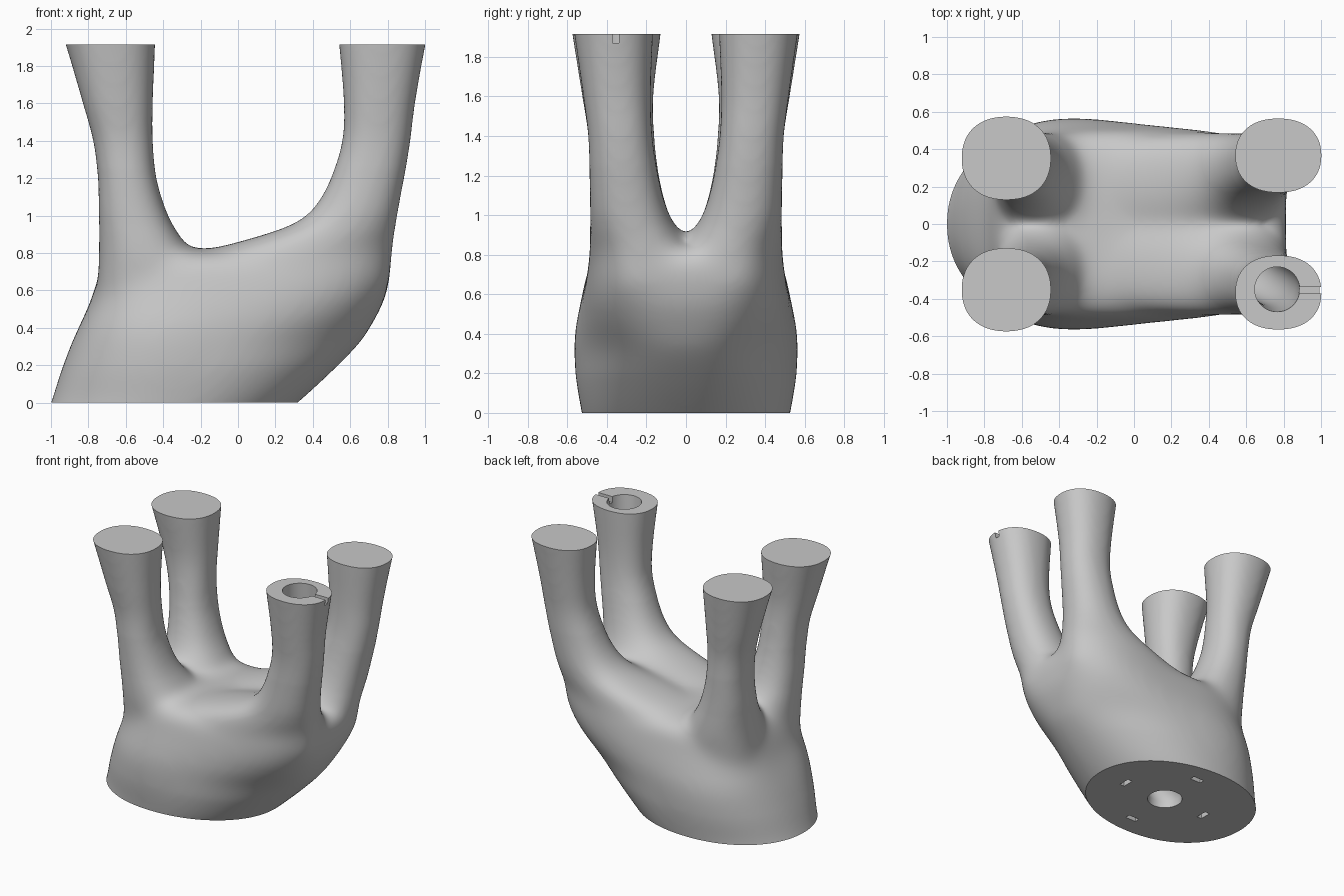
import bpy, bmesh, math
from mathutils import Vector, Matrix

cube = bpy.data.objects.get("Cube")
if cube:
    bpy.data.objects.remove(cube, do_unlink=True)

TOP = 1.915


def hermite(rows, z):
    """Smoothly interpolate a table of rows keyed by height."""
    i = max(k for k in range(len(rows) - 1) if rows[k][0] <= z + 1e-6)

    def slope(k, c):
        a, b = rows[max(k - 1, 0)], rows[min(k + 1, len(rows) - 1)]
        return (b[c] - a[c]) / (b[0] - a[0])
    p, q = rows[i], rows[i + 1]
    h = q[0] - p[0]
    t = (z - p[0]) / h
    out = []
    for c in range(1, len(p)):
        out.append((2*t**3 - 3*t*t + 1) * p[c] + (t**3 - 2*t*t + t) * h * slope(i, c)
                   + (3*t*t - 2*t**3) * q[c] + (t**3 - t*t) * h * slope(i + 1, c))
    return out


def loft(bm, rows, steps, power=2.0, side=1):
    """Stack rounded sections (z, x0, x1, y0, y1, and optionally taper, power)."""
    n = 64
    z0, z1 = rows[0][0], rows[-1][0]
    rings = []
    for s in range(steps + 1):
        z = z0 + (z1 - z0) * s / steps
        x0, x1, y0, y1, *shape = hermite(rows, z)
        taper, pw = shape or (0, power)
        ring = []
        for k in range(n):
            a = math.tau * k / n
            ca, sa = math.cos(a), math.sin(a)
            u = math.copysign(abs(ca) ** (2 / pw), ca)
            v = math.copysign(abs(sa) ** (2 / pw), sa) * (1 - taper * u)
            x = (x0 + x1) / 2 + (x1 - x0) / 2 * u
            y = (y0 + y1) / 2 + (y1 - y0) / 2 * v
            ring.append(bm.verts.new((x, side * y, z)))
        rings.append(ring)
    faces = [bm.faces.new(rings[0]), bm.faces.new(rings[-1])]
    for lo, hi in zip(rings, rings[1:]):
        for k in range(n):
            j = (k + 1) % n
            faces.append(bm.faces.new((lo[k], lo[j], hi[j], hi[k])))
    bmesh.ops.recalc_face_normals(bm, faces=faces)


def make_object(name, bm):
    me = bpy.data.meshes.new(name)
    bm.to_mesh(me)
    bm.free()
    ob = bpy.data.objects.new(name, me)
    bpy.context.collection.objects.link(ob)
    return ob


def apply_all(ob):
    bpy.context.view_layer.update()
    deps = bpy.context.evaluated_depsgraph_get()
    me = bpy.data.meshes.new_from_object(ob.evaluated_get(deps))
    ob.modifiers.clear()
    ob.data = me


# Body: height, back-end x, nose x, half width, taper to the nose, squareness
body = [(-.1, -1.04, .2, .505, 0, 2.1), (0, -1.0, .32, .527, .03, 2.1),
        (.17, -.945, .505, .55, .12, 2.2), (.33, -.885, .66, .55, .18, 2.4),
        (.45, -.83, .735, .545, .12, 2.8), (.55, -.785, .785, .53, .06, 3.2),
        (.65, -.755, .808, .512, .02, 3.6), (.75, -.71, .822, .49, 0, 4),
        (.79, -.65, .815, .44, 0, 4), (.82, -.3, .76, .36, 0, 3)]
# Legs: height, x range, y range (mirrored in y), flaring low down into the body
leg_a = [(.25, -.7, -.3, .05, .35), (.6, -.75, -.25, -.03, .46),
         (.75, -.748, -.23, -.04, .492), (.84, -.748, -.275, -.02, .493),
         (.92, -.748, -.325, .035, .493), (1.0, -.75, -.37, .08, .49),
         (1.2, -.75, -.435, .135, .49), (1.4, -.775, -.455, .16, .495),
         (1.6, -.83, -.455, .165, .525), (TOP, -.922, -.443, .128, .575),
         (2.05, -.97, -.44, .11, .595)]
leg_b = [(.3, .1, .5, .02, .3), (.6, -.1, .79, -.05, .46), (.8, -.2, .828, -.05, .492),
         (.86, .0, .836, -.03, .493), (.92, .2, .846, .03, .492),
         (.97, .32, .853, .065, .49), (1.05, .41, .865, .1, .488), (1.2, .495, .89, .14, .488),
         (1.4, .557, .922, .17, .495), (1.6, .565, .947, .178, .52),
         (TOP, .54, 1.003, .167, .565), (2.05, .525, 1.033, .162, .585)]

bm = bmesh.new()
loft(bm, [(z, a, b, -w, w, t, p) for z, a, b, w, t, p in body], 50)
for side in (1, -1):
    for rows in (leg_a, leg_b):
        loft(bm, rows, 70, 2.25, side)
stand = make_object("four_legged_body", bm)

# Blend the parts into one skin
remesh = stand.modifiers.new("Blend", 'REMESH')
remesh.mode = 'VOXEL'
remesh.voxel_size = .018
smooth = stand.modifiers.new("Soften", 'SMOOTH')
smooth.factor = .5
smooth.iterations = 20
apply_all(stand)

# Soften the joints further, fading out above and below
bm = bmesh.new()
bm.from_mesh(stand.data)
for k in range(50):
    joints = [v for v in bm.verts if .2 + .006 * k < v.co.z < 1.25 - .006 * k]
    bmesh.ops.smooth_vert(bm, verts=joints, factor=.5,
                          use_axis_x=True, use_axis_y=True, use_axis_z=True)

# Slice the base and leg ends flat
for z, up in ((0, -1), (TOP, 1)):
    cut = bmesh.ops.bisect_plane(bm, geom=bm.verts[:] + bm.edges[:] + bm.faces[:],
                                 plane_co=(0, 0, z), plane_no=(0, 0, up), clear_outer=True)
    edges = [g for g in cut["geom_cut"] if isinstance(g, bmesh.types.BMEdge)]
    bmesh.ops.holes_fill(bm, edges=edges, sides=0)
bmesh.ops.recalc_face_normals(bm, faces=bm.faces[:])
bm.to_mesh(stand.data)
bm.free()

# Cable channel from the base hole up through one leg
path = [(-.05, -.29, 0, .125), (.1, -.27, 0, .125), (.45, .08, -.07, .12),
        (.8, .5, -.2, .12), (1.1, .66, -.28, .12), (1.5, .74, -.32, .12),
        (2.0, .77, -.355, .12)]
bm = bmesh.new()
loft(bm, [(z, x - r, x + r, y - r, y + r) for z, x, y, r in path], 40)
cutters = [make_object("channel_cutter", bm)]


def box_cutter(name, centre, size):
    b = bmesh.new()
    bmesh.ops.create_cube(b, size=1, matrix=Matrix.Translation(Vector(centre))
                          @ Matrix.Diagonal((*size, 1)))
    cutters.append(make_object(name, b))


# Cable notch on the leg end, and four base slots
box_cutter("notch_cutter", (.96, -.355, TOP), (.2, .035, .09))
for k in range(4):
    a = k * math.pi / 2
    size = (.04, .09, .1) if k % 2 == 0 else (.09, .04, .1)
    box_cutter("slot_cutter", (-.29 + .365 * math.cos(a), .365 * math.sin(a), 0), size)

for c in cutters:
    c.hide_render = True
    mod = stand.modifiers.new("Cut", 'BOOLEAN')
    mod.operation = 'DIFFERENCE'
    mod.solver = 'EXACT'
    mod.object = c
apply_all(stand)
for c in cutters:
    bpy.data.objects.remove(c, do_unlink=True)

# Single plain grey
grey = bpy.data.materials.new("plain_grey")
grey.use_nodes = True
colour = (.58, .58, .58, 1)
grey.diffuse_color = colour
grey.node_tree.nodes["Principled BSDF"].inputs["Base Color"].default_value = colour
stand.data.materials.clear()
stand.data.materials.append(grey)

bpy.ops.object.select_all(action='DESELECT')
stand.select_set(True)
bpy.context.view_layer.objects.active = stand
bpy.ops.object.shade_smooth_by_angle(angle=math.radians(35))
